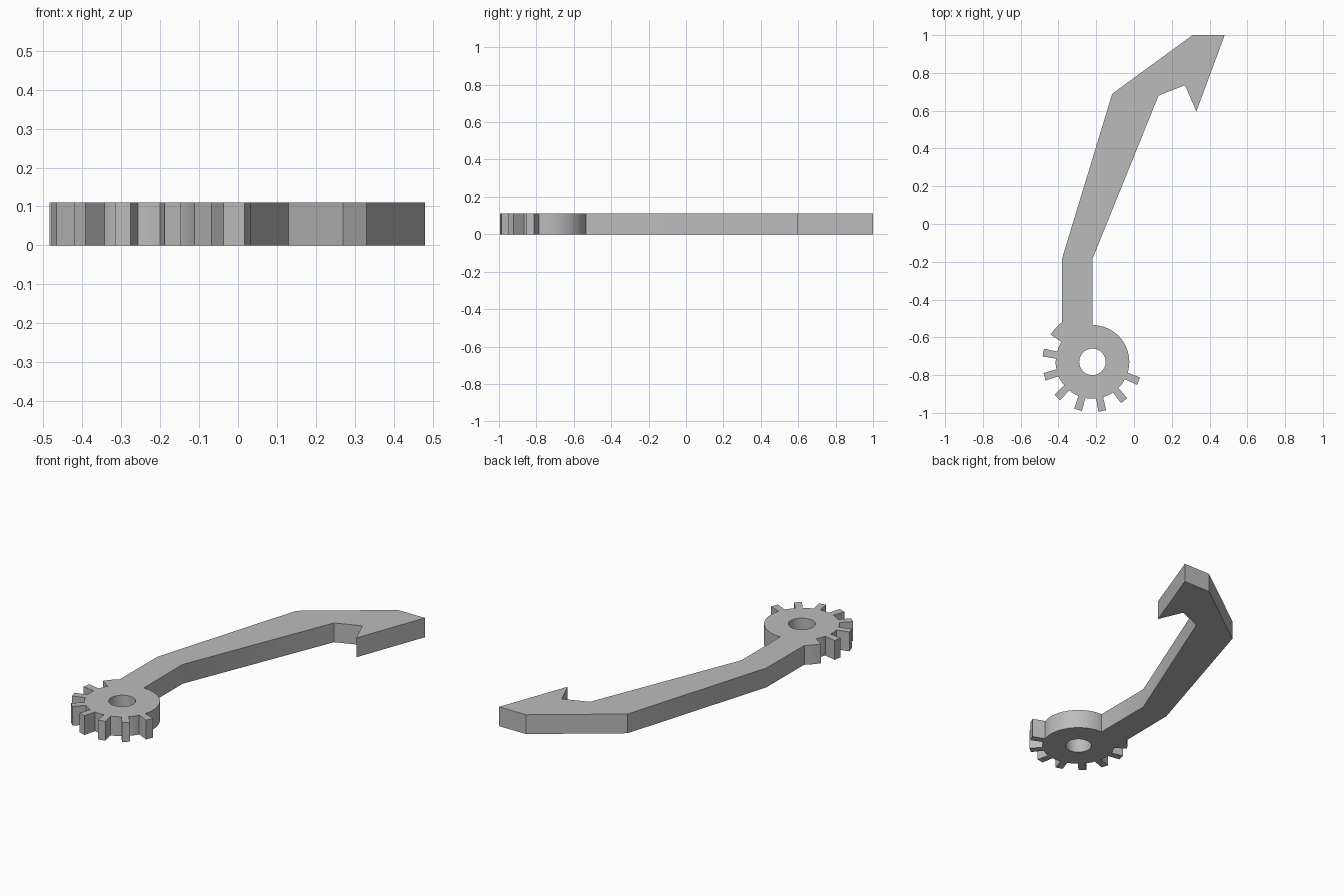
import bpy, bmesh
from math import cos, sin, radians
from mathutils import Vector

cube = bpy.data.objects.get("Cube")
if cube:
    bpy.data.objects.remove(cube)

HUB = Vector((-0.22, -0.73))
ROOT, TIP, BORE, HALF = 0.195, 0.265, 0.07, 0.021
THICK = 0.11
PITCH, FIRST, TEETH = 28, -22.7, 8


def polar(r, deg):
    return HUB + Vector((cos(radians(deg)), sin(radians(deg)))) * r


def arc(r, start, end, n):
    return [polar(r, start + (end - start) * i / n) for i in range(n + 1)]


def tooth(deg):
    # Straight-sided tooth, listed clockwise
    out = polar(1, deg) - HUB
    side = Vector((-out.y, out.x)) * HALF
    return [HUB + out * (ROOT - 0.002) + side * 0.9, HUB + out * TIP + side,
            HUB + out * TIP - side, HUB + out * (ROOT - 0.002) - side * 0.9]


# Toothed sector: smooth arc, then teeth, the last one running into the arm
outline = arc(ROOT, 90, FIRST + 6, 32)
for i in range(TEETH - 1):
    a = FIRST - PITCH * i
    outline += tooth(a)
    outline += arc(ROOT, a - 10, a - PITCH + 10, 3)
last = FIRST - PITCH * (TEETH - 1)
outline += [polar(ROOT, last + 6)]
outline += arc(TIP, last + 5.5, last - 13.5, 4)

# Bent arm with a barbed hook at the far end
outline += [Vector(p) for p in (
    (-0.38, -0.18), (-0.115, 0.69), (0.31, 1.0), (0.48, 1.0), (0.33, 0.595),
    (0.27, 0.735), (0.13, 0.68), (-0.22, -0.185))]

# Fill the outline around the bore and raise it to full thickness
bm = bmesh.new()
for loop in (outline, arc(BORE, 0, 352.5, 47)):
    verts = [bm.verts.new((p.x, p.y, 0)) for p in loop]
    for a, b in zip(verts, verts[1:] + verts[:1]):
        bm.edges.new((a, b))
bmesh.ops.triangle_fill(bm, edges=bm.edges[:], use_beauty=True)
raised = bmesh.ops.extrude_face_region(bm, geom=bm.faces[:], use_keep_orig=True)
bmesh.ops.translate(bm, vec=(0, 0, THICK),
                    verts=[v for v in raised["geom"] if isinstance(v, bmesh.types.BMVert)])
bmesh.ops.recalc_face_normals(bm, faces=bm.faces[:])

mesh = bpy.data.meshes.new("geared_lever")
bm.to_mesh(mesh)
bm.free()
lever = bpy.data.objects.new("geared_lever", mesh)
bpy.context.collection.objects.link(lever)

# Plain grey metal
grey = bpy.data.materials.new("plain_grey")
grey.use_nodes = True
colour = (0.5, 0.5, 0.5, 1)
grey.diffuse_color = colour
grey.node_tree.nodes["Principled BSDF"].inputs["Base Color"].default_value = colour
mesh.materials.append(grey)

bpy.ops.object.select_all(action="DESELECT")
lever.select_set(True)
bpy.context.view_layer.objects.active = lever
bpy.ops.object.shade_smooth_by_angle(angle=radians(25))
